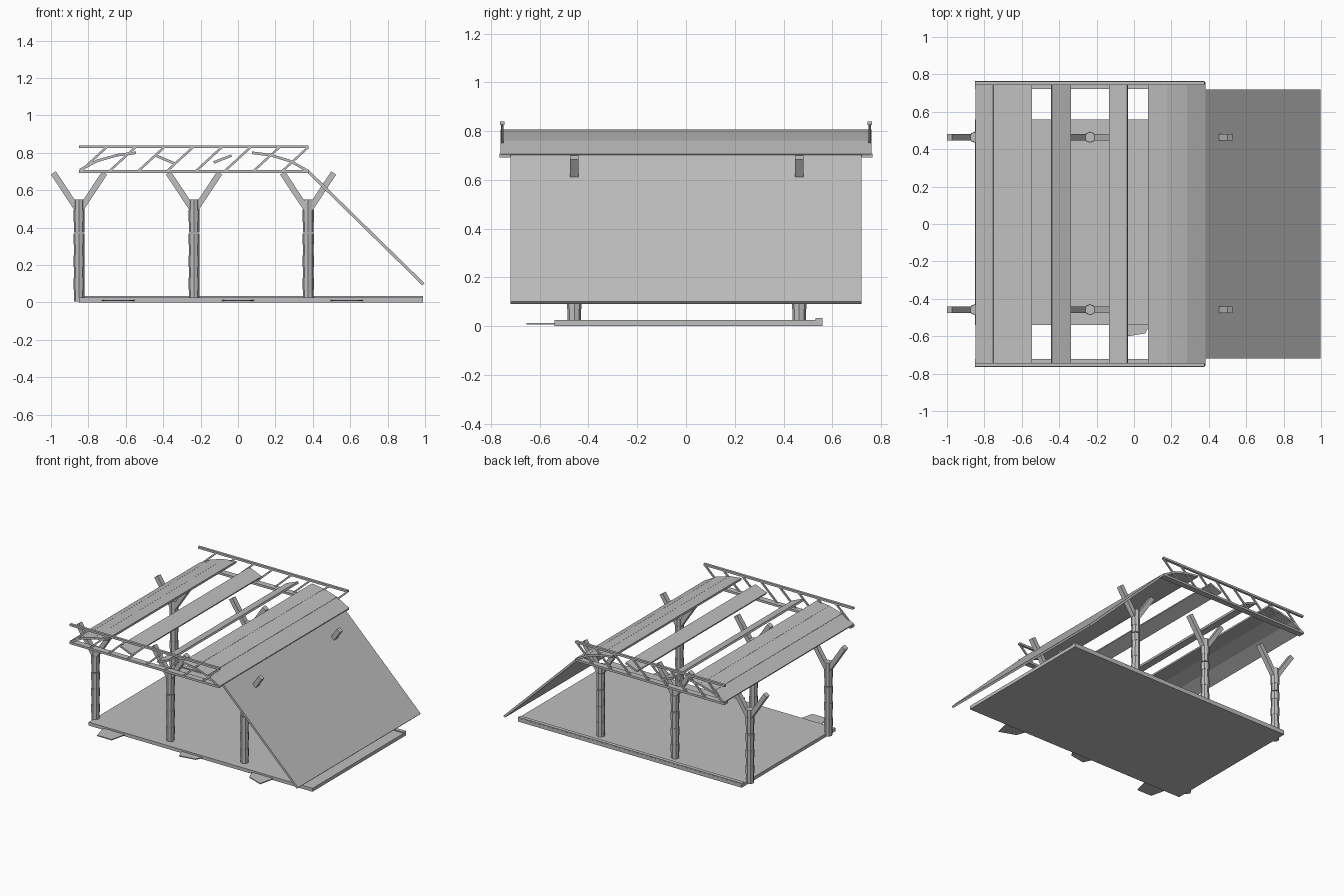
import bpy
import bmesh
from math import pi
from mathutils import Vector

if "Cube" in bpy.data.objects:
    bpy.data.objects.remove(bpy.data.objects["Cube"])

GREY = (0.52, 0.52, 0.52, 1)
mat = bpy.data.materials.new("plain_grey")
mat.use_nodes = True
mat.diffuse_color = GREY
mat.node_tree.nodes["Principled BSDF"].inputs["Base Color"].default_value = GREY


def finish(name, bm):
    bmesh.ops.recalc_face_normals(bm, faces=bm.faces)
    mesh = bpy.data.meshes.new(name)
    bm.to_mesh(mesh)
    bm.free()
    mesh.materials.append(mat)
    obj = bpy.data.objects.new(name, mesh)
    bpy.context.collection.objects.link(obj)
    return obj


def extrude(name, outline, offset):
    """Solid made by pushing a flat outline along an offset."""
    bm = bmesh.new()
    face = bm.faces.new([bm.verts.new(p) for p in outline])
    top = bmesh.ops.extrude_face_region(bm, geom=[face], use_keep_orig=True)
    verts = [g for g in top["geom"] if isinstance(g, bmesh.types.BMVert)]
    bmesh.ops.translate(bm, verts=verts, vec=offset)
    return finish(name, bm)


def beam(name, start, end, thick, y, width):
    """Board running between two (x, z) points, centred on y."""
    a, b = Vector(start), Vector(end)
    d = (b - a).normalized()
    n = Vector((-d.y, d.x)) * thick / 2
    outline = [(p.x, y - width / 2, p.y) for p in (a - n, b - n, b + n, a + n)]
    return extrude(name, outline, (0, width, 0))


# Floor with a low strip along the back edge
beam("floor", (-0.85, 0.013), (0.99, 0.013), 0.025, 0.01, 1.1)
beam("floor_back_strip", (-0.85, 0.029), (0.99, 0.029), 0.008, 0.545, 0.028)

# Thin tapered steps at the front edge: centre x, outer left y, outer right y
for x, left_y, right_y in ((-0.64, -0.655, -0.655), (0, -0.605, -0.585), (0.58, -0.61, -0.655)):
    extrude("front_step", [(x - 0.09, -0.53, 0.006), (x - 0.06, left_y, 0.006),
                           (x + 0.06, right_y, 0.006), (x + 0.09, -0.53, 0.006)], (0, 0, 0.007))


# Forked posts made of stacked eight-sided drums
def post(x, y, base):
    bm = bmesh.new()
    levels = [base, 0.07, 0.13, 0.19, 0.25, 0.31, 0.368, 0.43, 0.495, 0.55]
    for i, (low, high) in enumerate(zip(levels, levels[1:])):
        if low == 0.368:
            low += 0.006  # open joint
        radius = 0.03 if i % 2 else 0.028
        made = bmesh.ops.create_cone(bm, cap_ends=True, segments=8, radius1=radius,
                                     radius2=radius, depth=high - low)
        bmesh.ops.translate(bm, verts=made["verts"], vec=(x, y, (low + high) / 2))
    finish("post", bm)
    for side in (-1, 1):
        beam("post_fork", (x + side * 0.01, 0.5), (x + side * 0.137, 0.692), 0.032, y, 0.036)


for y in (-0.458, 0.464):
    for x in (-0.85, -0.235, 0.375):
        post(x, y, 0.004 if x < -0.8 else 0.025)

# Side trusses with slanting struts
for side in (-1, 1):
    y = side * 0.753
    beam("truss_top_rail", (-0.85, 0.832), (0.378, 0.832), 0.015, y, 0.018)
    beam("truss_bottom_rail", (-0.85, 0.7), (0.378, 0.7), 0.016, side * 0.743, 0.044)
    for i in range(8):
        x = -0.84 + i * 0.154
        beam("truss_strut", (x, 0.703), (x + 0.138, 0.83), 0.012, y, 0.01)

# Roof planks, following broken arches with gaps between them
arches = (
    [(-0.845, 0.708), (-0.75, 0.758), (-0.645, 0.787), (-0.545, 0.8)],
    [(-0.44, 0.785), (-0.34, 0.743)],
    [(-0.13, 0.748), (-0.035, 0.785)],
    [(0.075, 0.8), (0.175, 0.787), (0.28, 0.755), (0.378, 0.7)],
)
for arch in arches:
    for start, end in zip(arch, arch[1:]):
        beam("roof_plank", start, end, 0.014, 0, 1.52)

# Large sloping wall sheet
beam("sloping_sheet", (0.378, 0.697), (0.992, 0.096), 0.016, 0, 1.44)
